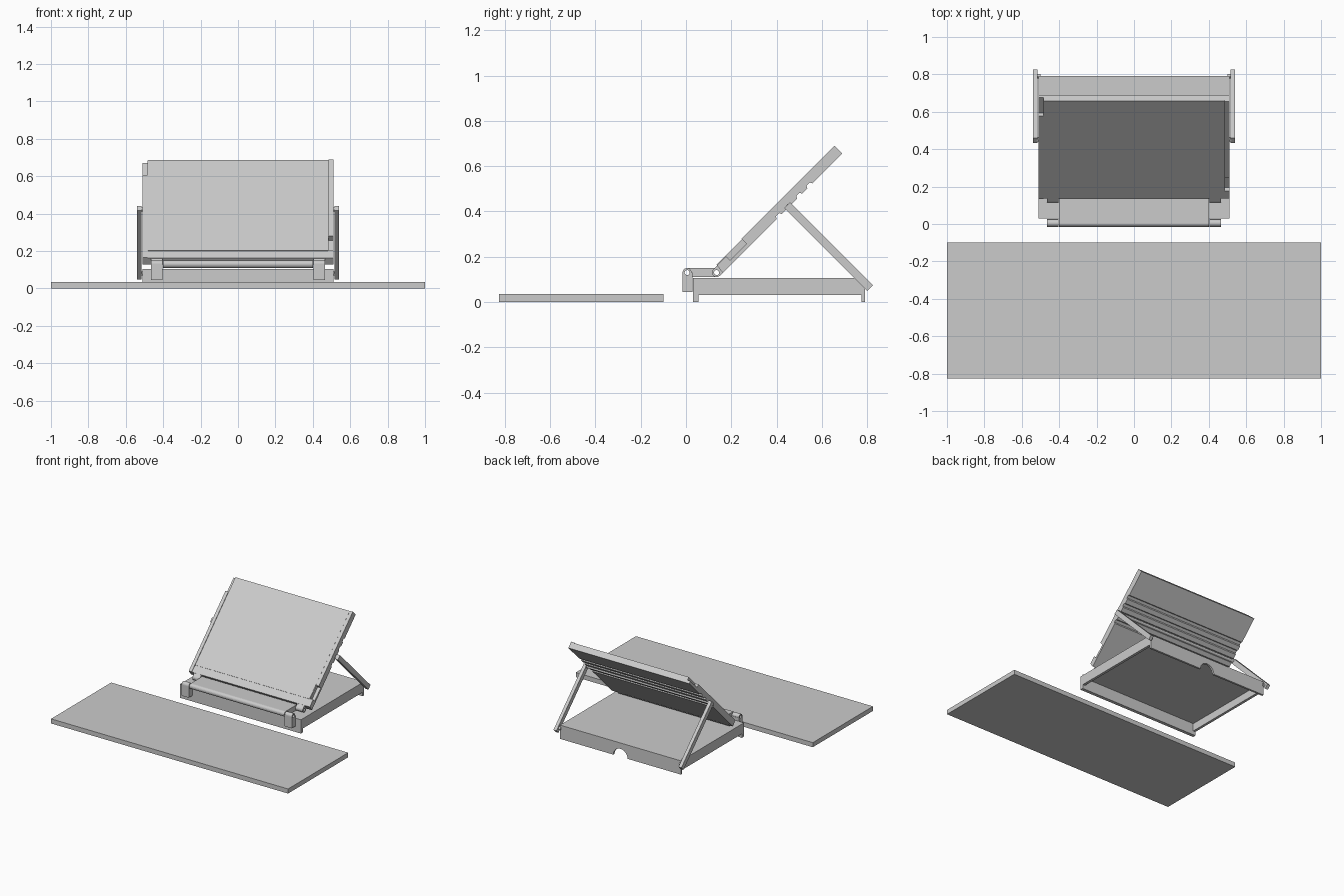
import bpy, bmesh, math

cube = bpy.data.objects.get("Cube")
if cube:
    bpy.data.objects.remove(cube, do_unlink=True)

grey = bpy.data.materials.new("plain grey")
grey.use_nodes = True
GREY = (0.6, 0.6, 0.6, 1)
grey.diffuse_color = GREY
grey.node_tree.nodes["Principled BSDF"].inputs["Base Color"].default_value = GREY


def prism(name, profile, lo, hi, axis="x"):
    """Extrude a profile along x (points are y, z) or along y (points are x, z)."""
    bm = bmesh.new()
    place = (lambda p, d: (d, p[0], p[1])) if axis == "x" else (lambda p, d: (p[0], d, p[1]))
    a = [bm.verts.new(place(p, lo)) for p in profile]
    b = [bm.verts.new(place(p, hi)) for p in profile]
    bm.faces.new(a)
    bm.faces.new(b[::-1])
    for i in range(len(a)):
        j = (i + 1) % len(a)
        bm.faces.new((a[i], b[i], b[j], a[j]))
    bmesh.ops.recalc_face_normals(bm, faces=bm.faces)
    mesh = bpy.data.meshes.new(name)
    bm.to_mesh(mesh)
    bm.free()
    mesh.materials.append(grey)
    obj = bpy.data.objects.new(name, mesh)
    bpy.context.collection.objects.link(obj)
    return obj


def rect(a0, a1, b0, b1):
    return [(a0, b0), (a1, b0), (a1, b1), (a0, b1)]


def arc(cx, cy, r, start, end, n=12):
    angles = [math.radians(start + (end - start) * i / n) for i in range(n + 1)]
    return [(cx + r * math.cos(t), cy + r * math.sin(t)) for t in angles]


FRONT_PIN = (0.005, 0.13)
PANEL_PIN = (0.135, 0.13)
S = math.sqrt(0.5)


def tilt(points):
    """Panel space (along the slope, out of the face) to y, z."""
    return [(PANEL_PIN[0] + (u - v) * S, PANEL_PIN[1] + (u + v) * S) for u, v in points]


# Flat slab in front
prism("slab", rect(-0.825, -0.1, 0, 0.035), -1, 1)

# Hollow base tray
W = 0.51
prism("base_top", rect(0.03, 0.79, 0.088, 0.105), -W, W)
prism("base_front_wall", rect(0.03, 0.055, 0, 0.1), -W, W)
notch = arc(0, 0, 0.06, 180, 0, 20)
prism("base_back_wall", [(-W, 0)] + notch + [(W, 0), (W, 0.1), (-W, 0.1)], 0.775, 0.79, "y")
for side, s in (("left", 1), ("right", -1)):
    prism("base_wall_" + side, rect(0.04, 0.78, 0.03, 0.1), *sorted((s * 0.49, s * W)))

# Hinge plate with rounded ends, front hinge tabs and panel knuckles
hinged = [prism("hinge_plate", arc(*FRONT_PIN, 0.02, 90, 270) + arc(*PANEL_PIN, 0.02, -90, 90), -0.4, 0.4)]
tab = [(-0.015, 0.045), (0.028, 0.045), (0.028, 0.13)] + arc(*FRONT_PIN, 0.02, 0, 180)
knuckle = tilt([(0.035, 0.02)] + arc(0, 0, 0.02, 90, 270) + [(0.035, -0.02)])
for side, s in (("left", 1), ("right", -1)):
    span = sorted((s * 0.405, s * 0.465))
    hinged.append(prism("hinge_tab_" + side, tab, *span))
    hinged.append(prism("panel_knuckle_" + side, knuckle, *span))

# Pin holes through the hinges
for name, pin in (("front_hole_cutter", FRONT_PIN), ("panel_hole_cutter", PANEL_PIN)):
    cutter = prism(name, arc(*pin, 0.011, 0, 345, 23), -0.6, 0.6)
    cutter.hide_render = True
    cutter.hide_set(True)
    for obj in hinged:
        is_front = name.startswith("front")
        if obj.name == "hinge_plate" or obj.name.startswith("hinge_tab") == is_front:
            mod = obj.modifiers.new(name, "BOOLEAN")
            mod.operation = "DIFFERENCE"
            mod.solver = "EXACT"
            mod.object = cutter

# Tilted panel: the grooves across its back hold the support bar
T, TOP = 0.021, 0.764
back = [(0.018, -T)]
for u in (0.371, 0.434, 0.498, 0.562):
    back += [(u - 0.016, -T), (u - 0.010, -T + 0.011), (u + 0.010, -T + 0.011), (u + 0.016, -T)]
back.append((TOP, -T))

prism("panel_board", tilt(back + [(TOP, T), (0.024, T)]), -0.485, 0.485)
prism("panel_face", tilt(rect(0.078, TOP, T - 0.002, T + 0.003)), -0.482, 0.482)

# Side rails: a stepped one, and a taller one with a slot
prism("rail_right", tilt(back + [(TOP, 0), (0.65, 0), (0.65, T + 0.004), (0.024, T + 0.004)]), -W, -0.485)
slot = [(0.184, 0.028), (0.184, -0.004), (0.081, -0.004), (0.081, T)]
prism("rail_left", tilt(back + [(TOP, 0.028)] + slot + [(0.024, T)]), 0.485, W)

# Support frame behind the panel
def strut_point(length, offset):
    return (0.455 + (length + offset) * S, 0.42 + (offset - length) * S)


strut = [strut_point(l, o) for l, o in ((-0.012, -0.018), (0.507, -0.018), (0.507, 0.018), (-0.012, 0.018))]
for side, s in (("left", 1), ("right", -1)):
    prism("strut_" + side, strut, *sorted((s * 0.515, s * 0.54)))
    prism("strut_pin_" + side, arc(0.79, 0.08, 0.011, 0, 330, 11), *sorted((s * 0.5, s * 0.52)))
prism("support_bar", arc(0.453, 0.422, 0.011, 0, 330, 11), -0.52, 0.52)
